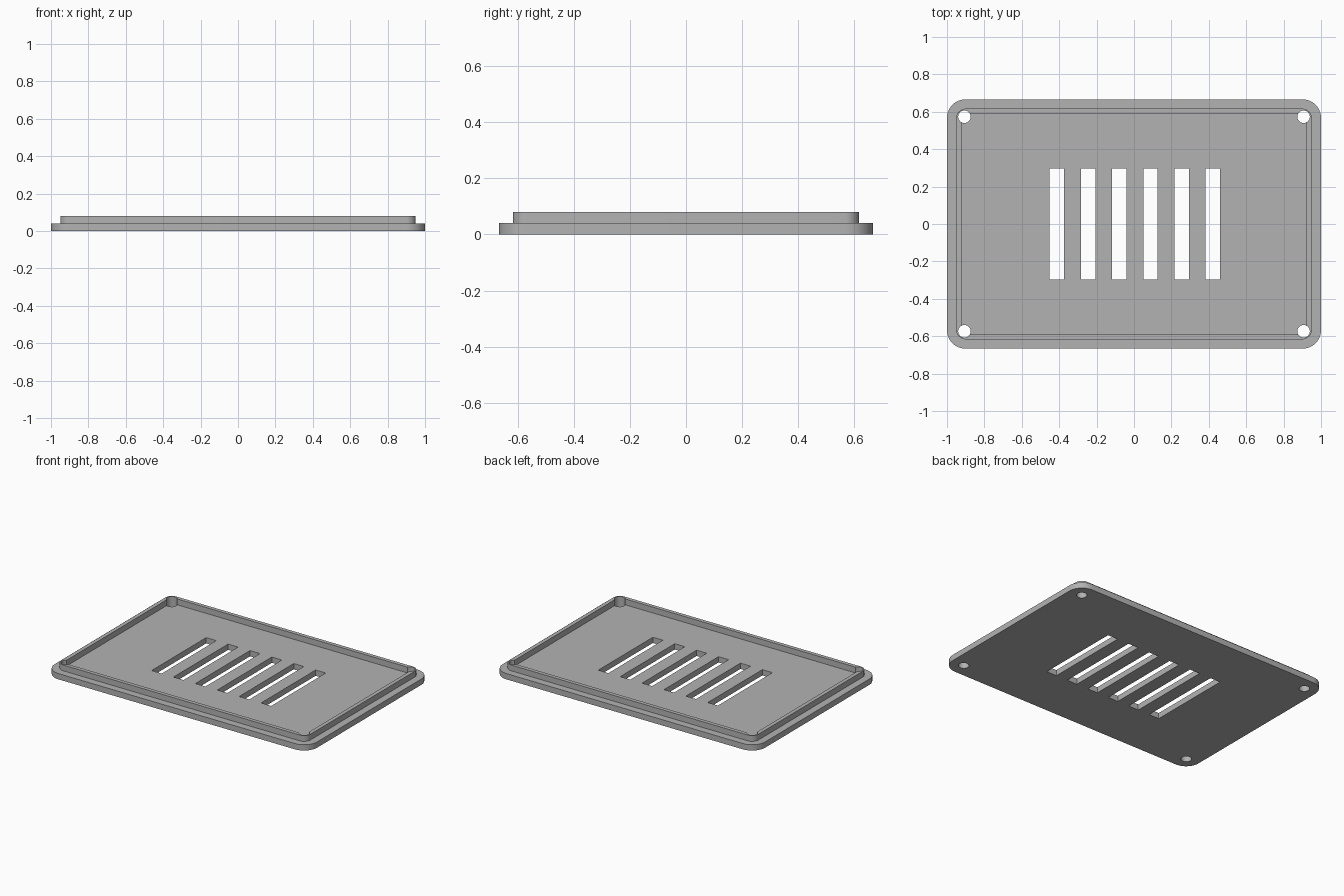
import bpy, bmesh, math

cube = bpy.data.objects.get("Cube")
if cube:
    bpy.data.objects.remove(cube, do_unlink=True)

BASE, TOP = 0.04, 0.08            # plate thickness, rim height
HALF_X, HALF_Y = 1.0, 0.6667
STEP, WALL = 0.05, 0.0767         # insets of rim outside and inside

grey = bpy.data.materials.new("light grey")
grey.use_nodes = True
grey.diffuse_color = (0.45, 0.45, 0.45, 1)
grey.node_tree.nodes["Principled BSDF"].inputs["Base Color"].default_value = grey.diffuse_color


def rounded_rect(hx, hy, r, cx=0, cy=0, steps=12):
    """Outline with four arced corners; steps=0 gives a plain rectangle."""
    points = []
    for i, (sx, sy) in enumerate([(1, 1), (-1, 1), (-1, -1), (1, -1)]):
        for k in range(steps + 1):
            a = math.pi / 2 * (i + k / max(steps, 1))
            points.append((cx + sx * (hx - r) + r * math.cos(a),
                           cy + sy * (hy - r) + r * math.sin(a)))
    return points


def circle(cx, cy, r, n=40):
    return [(cx + r * math.cos(math.tau * i / n), cy + r * math.sin(math.tau * i / n))
            for i in range(n)]


def prism(name, outlines, z0, z1):
    """Object made of one upright prism per outline."""
    bm = bmesh.new()
    for outline in outlines:
        face = bm.faces.new([bm.verts.new((x, y, z0)) for x, y in outline])
        grown = bmesh.ops.extrude_face_region(bm, geom=[face])["geom"]
        bmesh.ops.translate(bm, vec=(0, 0, z1 - z0),
                            verts=[v for v in grown if isinstance(v, bmesh.types.BMVert)])
    bmesh.ops.recalc_face_normals(bm, faces=bm.faces)
    mesh = bpy.data.meshes.new(name)
    bm.to_mesh(mesh)
    bm.free()
    mesh.materials.append(grey)
    obj = bpy.data.objects.new(name, mesh)
    bpy.context.collection.objects.link(obj)
    return obj


def combine(target, tool, operation):
    """Apply a boolean and drop the helper."""
    bpy.context.view_layer.objects.active = target
    mod = target.modifiers.new(operation, 'BOOLEAN')
    mod.operation, mod.solver, mod.object = operation, 'EXACT', tool
    bpy.ops.object.modifier_apply(modifier=mod.name)
    bpy.data.objects.remove(tool, do_unlink=True)


# Base plate with the raised rim joined on
lid = prism("vented_lid", [rounded_rect(HALF_X, HALF_Y, 0.1)], 0, BASE)
rim = prism("rim", [rounded_rect(HALF_X - STEP, HALF_Y - STEP, 0.05)], BASE / 2, TOP)
combine(lid, rim, 'UNION')

# Hollow inside the rim
pocket = prism("pocket_cutter", [rounded_rect(HALF_X - WALL, HALF_Y - WALL, 0.023)], BASE, 0.2)
combine(lid, pocket, 'DIFFERENCE')

# Row of vent slots
slots = [rounded_rect(0.0385, 0.297, 0, 0.005 + (i - 2.5) * 0.1668, 0, steps=0) for i in range(6)]
combine(lid, prism("slot_cutter", slots, -0.1, 0.2), 'DIFFERENCE')

# Corner screw holes, biting into the rim
holes = [circle(sx * 0.9067, sy * 0.5733, 0.0333) for sx in (-1, 1) for sy in (-1, 1)]
combine(lid, prism("hole_cutter", holes, -0.1, 0.2), 'DIFFERENCE')

bpy.ops.object.select_all(action='DESELECT')
lid.select_set(True)
bpy.context.view_layer.objects.active = lid
bpy.ops.object.shade_smooth_by_angle(angle=math.radians(30))
